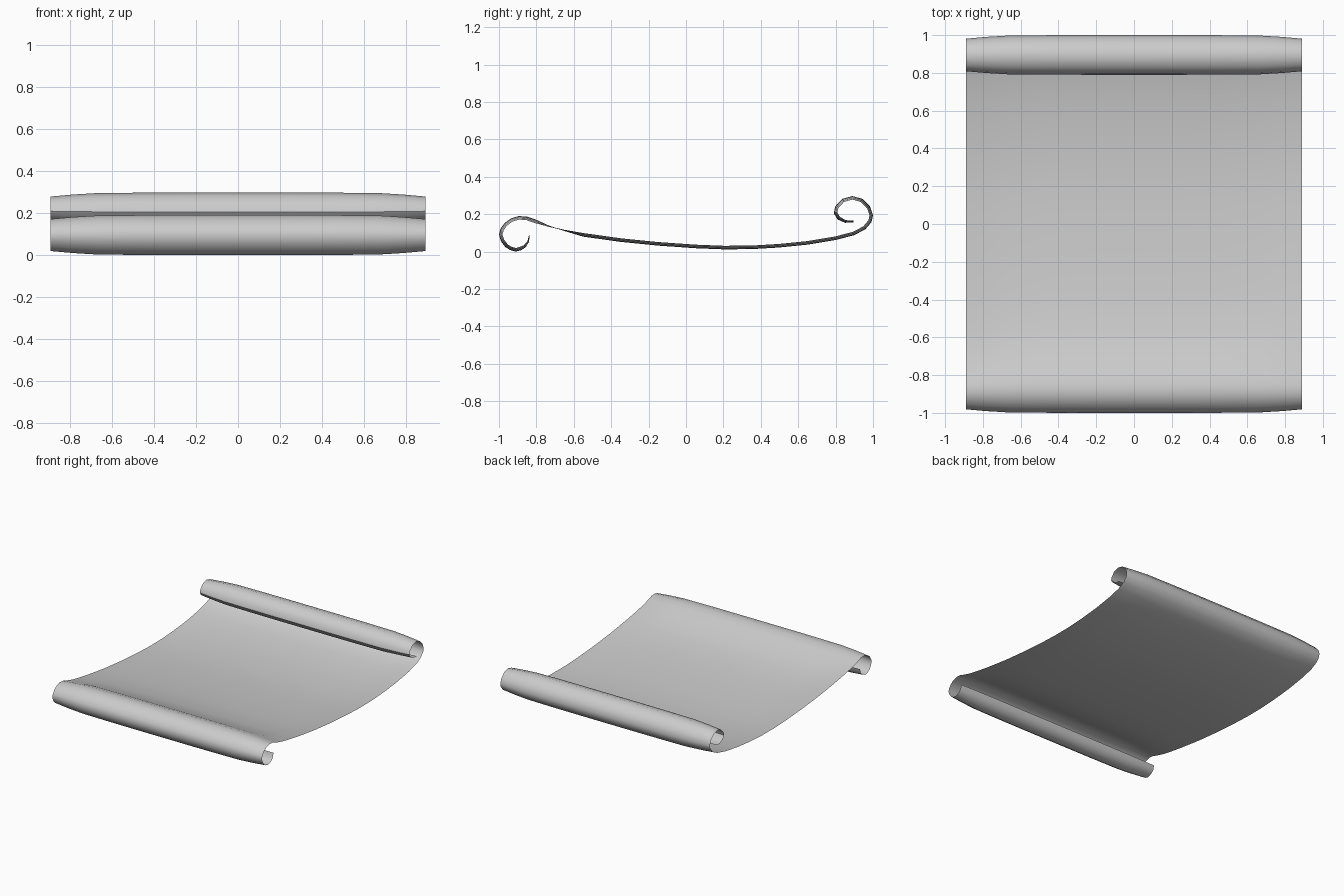
import bpy
import bmesh
import math
from mathutils import Vector

default_cube = bpy.data.objects.get("Cube")
if default_cube:
    bpy.data.objects.remove(default_cube, do_unlink=True)

# One plain grey material
grey = bpy.data.materials.new("light_grey")
grey.use_nodes = True
colour = (0.6, 0.6, 0.6, 1)
grey.diffuse_color = colour
grey.node_tree.nodes["Principled BSDF"].inputs["Base Color"].default_value = colour

# Side profile (y, z) along the middle of the sheet, front curl to back curl
front_curl = [(-.835, .085), (-.84, .05), (-.857, .024), (-.88, .008),
              (-.91, 0), (-.94, .008), (-.967, .025), (-.989, .055), (-1, .09),
              (-.992, .122), (-.97, .153), (-.935, .178), (-.895, .19),
              (-.85, .187), (-.8, .17), (-.73, .138)]
bed = [(-.65, .11), (-.55, .08), (-.35, .052), (-.15, .032), (.05, .018),
       (.2, .012), (.35, .013), (.5, .022), (.65, .037), (.8, .062), (.9, .088)]
back_curl = [(.96, .12), (.992, .158), (1, .195), (.985, .24), (.943, .282),
             (.89, .297), (.835, .282), (.798, .242), (.79, .205),
             (.81, .172), (.85, .154), (.895, .156)]
profile = [Vector(p) for p in front_curl + bed + back_curl]
last = len(profile) - 1

HALF_WIDTH = .89
FLARE = .019


def end_shift(i):
    """Shift of the side edges: into each curl, and upwards along the bed."""
    along = (profile[min(i + 1, last)] - profile[max(i - 1, 0)]).normalized()
    left = Vector((-along.y, along.x))
    turn = max(-1, min(1, (i - len(front_curl) + .5) / 1.5))
    taper = min(1, (i + 1) / 4, (last - i + 2) / 4)
    return left * FLARE * turn * taper


# Stations across the width: share of the half width and of the edge shift
half = [(.25, 0), (.5, .03), (.75, .13), (.88, .5), (1, 1)]
stations = [(-x, s) for x, s in reversed(half)] + [(0, 0)] + half

# Sheet surface, a single skin with the curls at both ends
bm = bmesh.new()
rows = []
for i, point in enumerate(profile):
    shift = end_shift(i)
    row = []
    for x, share in stations:
        p = point + shift * share
        row.append(bm.verts.new((x * HALF_WIDTH, p.x, p.y)))
    rows.append(row)
for low, high in zip(rows, rows[1:]):
    for j in range(len(stations) - 1):
        bm.faces.new((low[j], low[j + 1], high[j + 1], high[j]))

mesh = bpy.data.meshes.new("curled_sheet")
bm.to_mesh(mesh)
bm.free()
mesh.materials.append(grey)
sheet = bpy.data.objects.new("curled_sheet", mesh)
bpy.context.collection.objects.link(sheet)

# Smooth shading
bpy.ops.object.select_all(action="DESELECT")
sheet.select_set(True)
bpy.context.view_layer.objects.active = sheet
bpy.ops.object.shade_smooth_by_angle(angle=math.radians(40))
